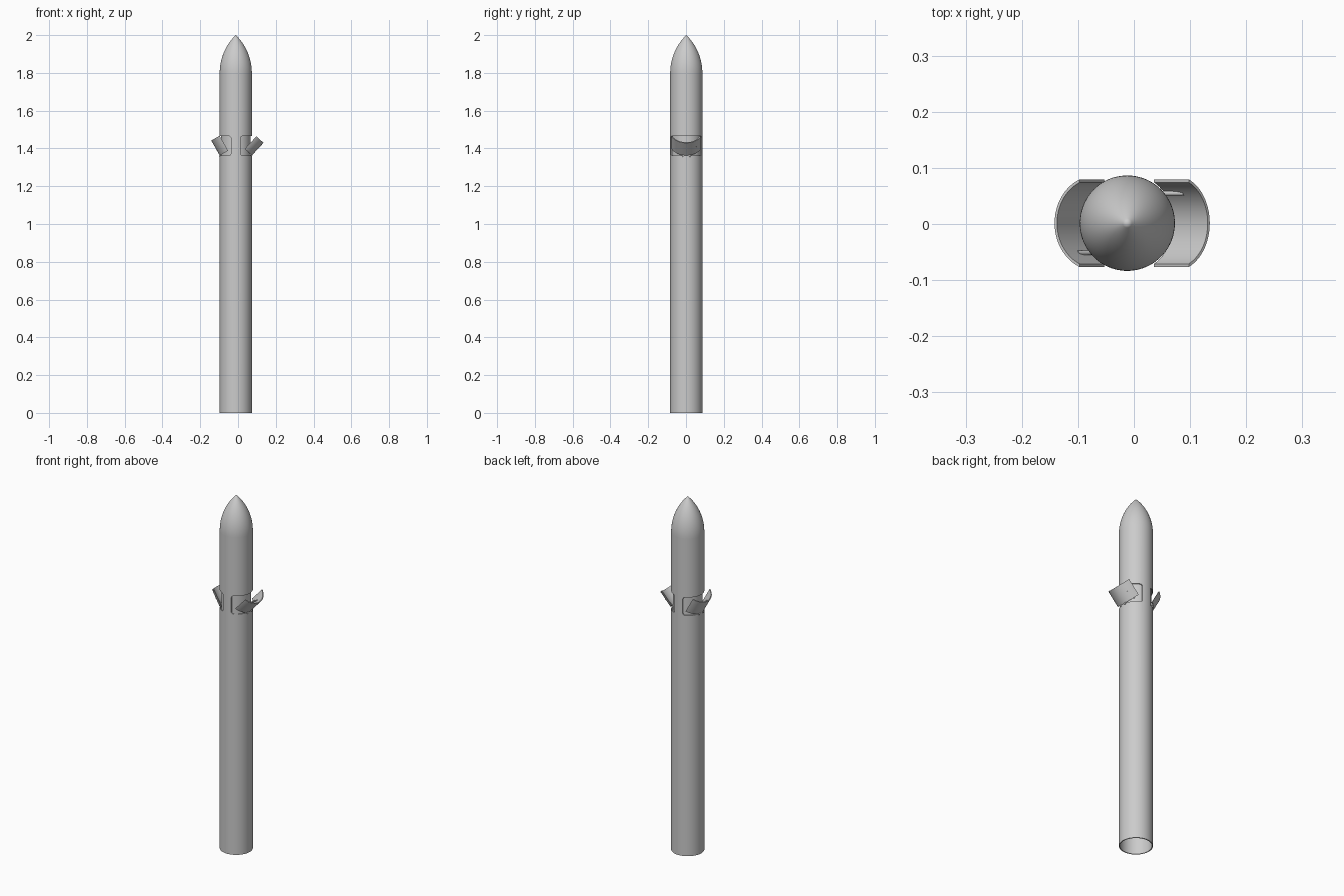
import bpy, bmesh, math
from mathutils import Matrix, Vector

if "Cube" in bpy.data.objects:
    bpy.data.objects.remove(bpy.data.objects["Cube"])

CX, CY, R = -0.012, 0.0015, 0.085      # hull axis and radius
WALL = 0.005
DOOR_Z, DOOR_TOP = 1.363, 1.465        # door opening heights

grey = bpy.data.materials.new("light_grey")
grey.use_nodes = True
grey.diffuse_color = (0.6, 0.6, 0.6, 1)
grey.node_tree.nodes["Principled BSDF"].inputs["Base Color"].default_value = (0.6, 0.6, 0.6, 1)


def add(name, bm):
    bmesh.ops.remove_doubles(bm, verts=bm.verts, dist=1e-5)
    bmesh.ops.recalc_face_normals(bm, faces=bm.faces)
    mesh = bpy.data.meshes.new(name)
    bm.to_mesh(mesh)
    bm.free()
    mesh.materials.append(grey)
    ob = bpy.data.objects.new(name, mesh)
    bpy.context.collection.objects.link(ob)
    return ob


def lathe(name, profile, closed=True):
    bm = bmesh.new()
    vs = [bm.verts.new((r, 0, z)) for r, z in profile]
    pairs = list(zip(vs, vs[1:]))
    if closed:
        pairs.append((vs[-1], vs[0]))
    edges = [bm.edges.new(p) for p in pairs]
    bmesh.ops.spin(bm, geom=vs + edges, cent=(0, 0, 0), axis=(0, 0, 1),
                   angle=math.tau, steps=96, use_duplicate=False)
    return add(name, bm)


def rounded_box(name, x0, x1, z0, z1, radius):
    bm = bmesh.new()
    size = Matrix.Diagonal((x1 - x0, 0.4, z1 - z0, 1))
    centre = Matrix.Translation(((x0 + x1) / 2, 0, (z0 + z1) / 2))
    bmesh.ops.create_cube(bm, size=1, matrix=centre @ size)
    along_y = [e for e in bm.edges if abs(e.verts[0].co.y - e.verts[1].co.y) > 0.1]
    bmesh.ops.bevel(bm, geom=along_y, offset=radius, segments=5,
                    profile=0.5, affect='EDGES')
    ob = add(name, bm)
    ob.hide_render = True
    return ob


def cut(ob, cutter, operation):
    mod = ob.modifiers.new("cut", 'BOOLEAN')
    mod.object, mod.operation, mod.solver = cutter, operation, 'EXACT'
    graph = bpy.context.evaluated_depsgraph_get()
    mesh = bpy.data.meshes.new_from_object(ob.evaluated_get(graph))
    ob.modifiers.clear()
    ob.data = mesh
    bpy.data.objects.remove(cutter)


def rod(bm, a, b, radius):
    a, b = Vector(a), Vector(b)
    turn = (b - a).to_track_quat('Z', 'Y').to_matrix().to_4x4()
    bmesh.ops.create_cone(bm, cap_ends=True, segments=16, radius1=radius, radius2=radius,
                          depth=(b - a).length, matrix=Matrix.Translation((a + b) / 2) @ turn)


# Hull tube, open at the bottom, with a rounded opening on each side
hull = lathe("hull", [(R, 0), (R, 1.8), (R - WALL, 1.8), (R - WALL, 0)])
for side in (-1, 1):
    x0, x1 = sorted((side * 0.025, side * 0.2))
    cut(hull, rounded_box("opening_cutter", x0, x1, DOOR_Z, DOOR_TOP, 0.012), 'DIFFERENCE')

# Pointed nose
L = 0.2
arc = (R * R + L * L) / (2 * R)
curve = [(math.sqrt(arc ** 2 - (L * i / 24) ** 2) - arc + R, 1.8 + L * i / 24)
         for i in range(24)]
nose = lathe("nose_cone", curve + [(0, 2)], closed=False)

# Recessed core behind the openings
core = lathe("door_bay_core", [(0, 1.34), (R - WALL, 1.34), (R - WALL, 1.355),
                               (R - 0.008, 1.357), (R - 0.008, 1.475),
                               (R - WALL, 1.477), (R - WALL, 1.49), (0, 1.49)], closed=False)
parts = [hull, nose, core]

# Curved doors, hinged at their lower edge, with a stay rod and hinge lugs
for name, side, angle in (("left", 1, 43), ("right", -1, 29.5)):
    door = lathe(name + "_door", [(R, 1.363), (R, 1.454), (R - WALL, 1.454), (R - WALL, 1.363)])
    x0, x1 = sorted((side * 0.034, side * 0.2))
    cut(door, rounded_box("door_cutter", x0, x1, 1.3, 1.5, 0.005), 'INTERSECT')
    hinge = Vector((side * R, 0, DOOR_Z))
    swing = (Matrix.Translation(hinge) @ Matrix.Rotation(math.radians(side * angle), 4, 'Y')
             @ Matrix.Translation(-hinge))
    door.data.transform(swing)

    bm = bmesh.new()
    y = side * 0.053
    rod(bm, (side * 0.055, y, 1.385), swing @ Vector((side * 0.063, y, 1.41)), 0.004)
    stay = add(name + "_door_stay", bm)

    bm = bmesh.new()
    for y in (-0.016, 0.016):
        rod(bm, (side * (R - 0.002), y - 0.005, DOOR_Z - 0.002),
            (side * (R - 0.002), y + 0.005, DOOR_Z - 0.002), 0.005)
    parts += [door, stay, add(name + "_hinge_lugs", bm)]

# Place on the hull axis and shade
for ob in parts:
    ob.data.transform(Matrix.Translation((CX, CY, 0)))
    bpy.ops.object.select_all(action='DESELECT')
    ob.select_set(True)
    bpy.context.view_layer.objects.active = ob
    bpy.ops.object.shade_smooth_by_angle(angle=math.radians(30))
